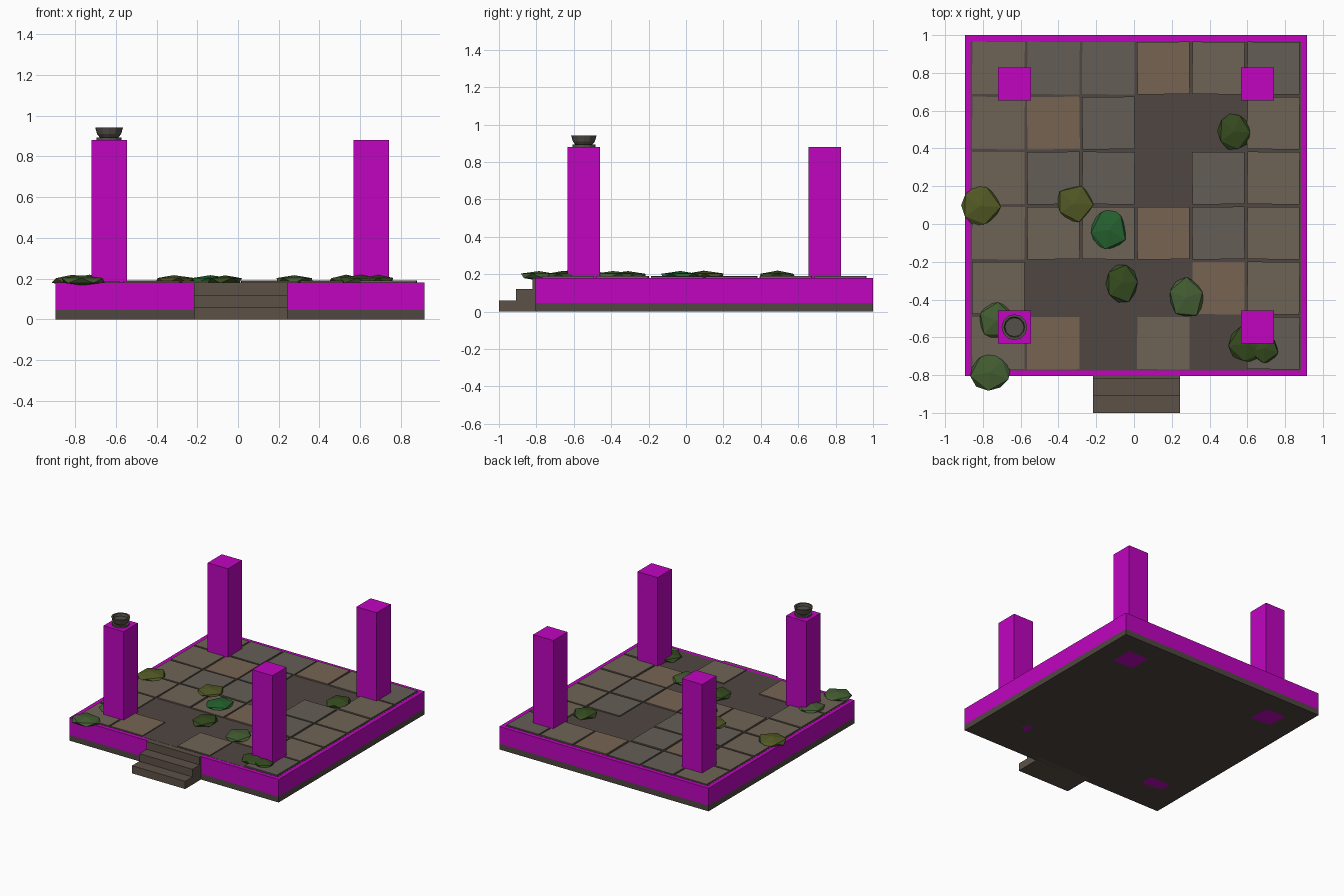
import bpy, bmesh, math, random
from mathutils import Matrix, Vector

if "Cube" in bpy.data.objects:
    bpy.data.objects.remove(bpy.data.objects["Cube"])

random.seed(4)


def material(name, rgb):
    m = bpy.data.materials.new(name)
    m.diffuse_color = (*[(c / 255) ** 2.2 for c in rgb], 1)
    m.use_nodes = True
    m.node_tree.nodes["Principled BSDF"].inputs["Base Color"].default_value = m.diffuse_color
    return m


MAGENTA = material("magenta", (190, 13, 190))
MORTAR = material("mortar", (80, 72, 67))
STEP = material("step_stone", (92, 82, 72))
BOWL = material("bowl_stone", (84, 80, 74))
TILES = [material("tile_grey", (100, 95, 87)),
         material("tile_tan", (110, 99, 87)),
         material("tile_brown", (118, 100, 83))]
MOSS = [material("moss_olive", (84, 90, 42)),
        material("moss_green", (42, 98, 50)),
        material("moss_dark", (56, 76, 36)),
        material("moss_pale", (70, 94, 54))]


def finish(name, bm, mat):
    bmesh.ops.recalc_face_normals(bm, faces=bm.faces)
    me = bpy.data.meshes.new(name)
    bm.to_mesh(me)
    bm.free()
    me.materials.append(mat)
    ob = bpy.data.objects.new(name, me)
    bpy.context.collection.objects.link(ob)
    return ob


def box(name, lo, hi, mat, rot=0.0):
    lo, hi = Vector(lo), Vector(hi)
    bm = bmesh.new()
    bmesh.ops.create_cube(bm, size=1, matrix=Matrix.Translation((lo + hi) / 2)
                          @ Matrix.Rotation(rot, 4, 'Z') @ Matrix.Diagonal((*(hi - lo), 1)))
    return finish(name, bm, mat)


def lathe(name, profile, centre, sides, mat):
    # Closed on both ends: profile runs from axis cap to axis cap
    bm = bmesh.new()
    rings = [[bm.verts.new((centre[0] + r * math.cos(2 * math.pi * i / sides),
                            centre[1] + r * math.sin(2 * math.pi * i / sides), z))
              for i in range(sides)] for r, z in profile]
    for a, b in zip(rings, rings[1:]):
        for i in range(sides):
            j = (i + 1) % sides
            bm.faces.new((a[i], a[j], b[j], b[i]))
    bm.faces.new(rings[0])
    bm.faces.new(rings[-1])
    return finish(name, bm, mat)


# Platform: dark footing, magenta body, mortar bed
X0, X1, Y0, Y1 = -0.895, 0.915, -0.805, 1.0
box("footing", (X0, Y0, 0), (X1, Y1, 0.045), MORTAR)
box("platform_body", (X0, Y0, 0.045), (X1, Y1, 0.18), MAGENTA)
box("mortar_bed", (X0 + 0.03, Y0 + 0.03, 0.05), (X1 - 0.03, Y1 - 0.03, 0.181), MORTAR)

# Paving: 6 x 6 slabs, row 0 at the back; dots are missing slabs, digits pick the stone
LAYOUT = ["100210", "120..1", "100.01", "111201", "1...21", "12.1.0"]
PITCH = 0.2912
for r, row in enumerate(LAYOUT):
    for c, kind in enumerate(row):
        if kind == ".":
            continue
        x = 0.01 + (c - 2.5) * PITCH
        y = 0.0975 + (2.5 - r) * PITCH
        h = PITCH / 2 - 0.007
        top = 0.189 + random.uniform(-0.002, 0.002)
        box("floor_slab", (x - h, y - h, 0.17), (x + h, y + h, top),
            TILES[int(kind)], random.uniform(-0.015, 0.015))

# Corner pillars
for px in (-0.633, 0.654):
    for py in (-0.546, 0.742):
        w = 0.0875
        box("pillar", (px - w, py - w, 0), (px + w, py + w, 0.88), MAGENTA)

# Front steps
for i in range(3):
    box("front_step", (-0.217, -1.0 + 0.09 * i, 0), (0.243, -0.8 + 0.02 * i, 0.06 * (i + 1)), STEP)

# Brazier bowl on the front left pillar
C = (-0.633, -0.546)
lathe("bowl_foot", [(0.062, 0.875), (0.062, 0.893)], C, 12, BOWL)
lathe("bowl", [(0.043, 0.89), (0.059, 0.91), (0.068, 0.942), (0.055, 0.942), (0.05, 0.922)],
      C, 12, BOWL)

# Moss clumps: x, y, radius along x and y, colour
CLUMPS = [(-0.815, 0.095, 0.105, 0.108, 0), (-0.315, 0.108, 0.098, 0.095, 0),
          (-0.135, -0.03, 0.095, 0.11, 1), (-0.063, -0.31, 0.09, 0.105, 2),
          (0.276, -0.39, 0.093, 0.107, 3), (0.53, 0.49, 0.09, 0.1, 2),
          (-0.762, -0.785, 0.105, 0.095, 3), (-0.73, -0.51, 0.092, 0.095, 3),
          (0.605, -0.635, 0.1, 0.1, 2), (0.69, -0.655, 0.075, 0.08, 2)]
for x, y, rx, ry, k in CLUMPS:
    bm = bmesh.new()
    bmesh.ops.create_icosphere(bm, subdivisions=1, radius=1)
    spin = Matrix.Rotation(random.uniform(0, 6), 3, 'Z')
    for v in bm.verts:
        p = spin @ v.co * random.uniform(0.92, 1.08)
        v.co = (x + p.x * rx * 1.1, y + p.y * ry * 1.1, 0.191 + p.z * 0.027)
    finish("moss_clump", bm, MOSS[k])
